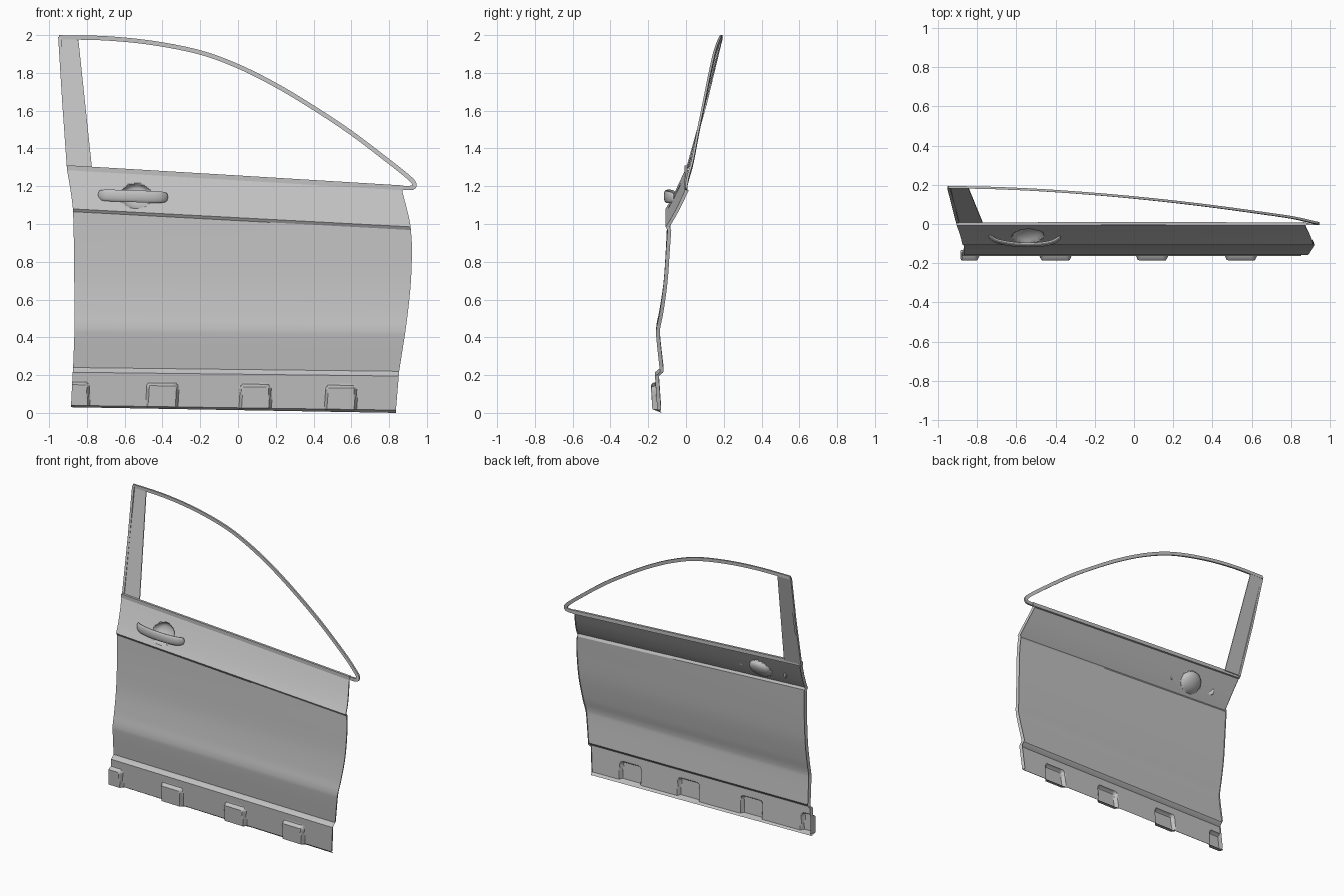
import bpy, bmesh, math
from mathutils import Vector

cube = bpy.data.objects.get("Cube")
if cube:
    bpy.data.objects.remove(cube, do_unlink=True)

GREY = (0.53, 0.53, 0.53, 1)
paint = bpy.data.materials.new("grey_paint")
paint.use_nodes = True
paint.diffuse_color = GREY
paint.node_tree.nodes["Principled BSDF"].inputs["Base Color"].default_value = GREY


def finish(bm, name, angle=35):
    mesh = bpy.data.meshes.new(name)
    bm.to_mesh(mesh)
    bm.free()
    mesh.materials.append(paint)
    ob = bpy.data.objects.new(name, mesh)
    bpy.context.collection.objects.link(ob)
    bpy.ops.object.select_all(action='DESELECT')
    ob.select_set(True)
    bpy.context.view_layer.objects.active = ob
    bpy.ops.object.shade_smooth_by_angle(angle=math.radians(angle))
    return ob


def spline(keys, steps):
    """Smooth interpolation through tuples of any length."""
    out = []
    for i in range(len(keys) - 1):
        a, b = keys[max(i - 1, 0)], keys[i]
        c, d = keys[i + 1], keys[min(i + 2, len(keys) - 1)]
        for s in range(steps):
            t = s / steps
            out.append(tuple(
                q + 0.5 * t * (r - p + t * (2 * p - 5 * q + 4 * r - e + t * (3 * (q - r) + e - p)))
                for p, q, r, e in zip(a, b, c, d)))
    return out + [tuple(keys[-1])]


def sheet(name, rows, columns, offset=None, lip=0.02):
    """Skin between left and right edges; row = (z left, z right, y, x left, x right)."""
    bm = bmesh.new()
    grid = []
    for zl, zr, y, xl, xr in rows:
        line = [bm.verts.new((xl + 0.008, y + lip, zl))]
        for i in range(columns + 1):
            u = i / columns
            x, z = xl + (xr - xl) * u, zl + (zr - zl) * u
            dy = offset(x, z) if offset else 0
            line.append(bm.verts.new((x, y + dy, z)))
        line.append(bm.verts.new((xr - 0.008, y + lip, zr)))
        grid.append(line)
    for a, b in zip(grid, grid[1:]):
        for i in range(len(a) - 1):
            bm.faces.new((a[i], b[i], b[i + 1], a[i + 1]))
    return finish(bm, name)


def sweep(name, path, height, depth, sides=4, taper=None):
    """Bar along a path; height lies in the door plane, depth across it."""
    bm = bmesh.new()
    pts = [Vector(p) for p in path]
    rings = []
    for i, p in enumerate(pts):
        t = (pts[min(i + 1, len(pts) - 1)] - pts[max(i - 1, 0)]).normalized()
        side = t.cross(Vector((0, 1, 0))).normalized()
        out = t.cross(side).normalized()
        k = taper(i / (len(pts) - 1)) if taper else 1
        ring = []
        for s in range(sides):
            a = 2 * math.pi * (s + 0.5) / sides
            f = math.sqrt(2) if sides == 4 else 1
            ring.append(bm.verts.new(p + side * height * k * f * math.cos(a)
                                     + out * depth * k * f * math.sin(a)))
        rings.append(ring)
    for a, b in zip(rings, rings[1:]):
        for s in range(sides):
            n = (s + 1) % sides
            bm.faces.new((a[s], a[n], b[n], b[s]))
    bm.faces.new(rings[0])
    bm.faces.new(rings[-1])
    bmesh.ops.recalc_face_normals(bm, faces=bm.faces)
    return finish(bm, name)


# Hollow behind the door handle
def handle_dish(x, z):
    r2 = ((x + 0.54) / 0.078) ** 2 + ((z - 1.147) / 0.064) ** 2
    return 0.045 * math.sqrt(1 - r2) if r2 < 1 else 0


# Raised pockets along the sill
def sill_pockets(x, z):
    best = 0
    base = 0.02 - 0.012 * x
    for cx in (-0.87, -0.40, 0.092, 0.545):
        dx = max(abs(x - cx) - 0.055, 0)
        dz = max(z - base - 0.105, 0)
        d = (0.085 - 0.055 - math.hypot(dx, dz)) / 0.014
        d = min(max(d, 0), 1)
        best = max(best, d * d * (3 - 2 * d))
    return -0.026 * best


# Door skin: upper panel, crease, main panel
upper = [(1.285, 1.18, -0.005, -0.905, 0.868), (1.20, 1.095, -0.045, -0.89, 0.89),
         (1.13, 1.03, -0.08, -0.88, 0.906), (1.08, 0.985, -0.108, -0.874, 0.914)]
main = [(1.065, 0.968, -0.098, -0.873, 0.915), (0.9, 0.87, -0.105, -0.869, 0.921),
        (0.7, 0.69, -0.118, -0.867, 0.915), (0.55, 0.53, -0.14, -0.866, 0.899),
        (0.46, 0.445, -0.157, -0.866, 0.888), (0.40, 0.385, -0.156, -0.867, 0.879),
        (0.24, 0.22, -0.138, -0.873, 0.853)]
sheet("upper_panel", spline(upper, 12), 200, handle_dish)
sheet("crease_line", [upper[-1], main[0]], 24)
sheet("main_panel", spline(main, 6), 24)

# Sill strip with a ledge above and a folded lower edge
sill_top = (0.215, 0.195, -0.164, -0.875, 0.851)
sill_low = (0.04, 0.015, -0.152, -0.884, 0.836)
sill = [tuple(a + (b - a) * i / 24 for a, b in zip(sill_top, sill_low)) for i in range(25)]
sheet("sill_ledge", [main[-1], (0.233, 0.213, -0.142, -0.873, 0.852), sill_top], 24)
sheet("sill_strip", sill, 240, sill_pockets)
sheet("sill_fold", [sill_low, (0.03, 0.0, -0.135, -0.884, 0.836)], 240,
      lambda x, z: sill_pockets(x, z) if z > 0.027 - 0.0145 * x else 0, lip=0.005)

# Belt moulding under the window opening
sweep("belt_moulding", [(-0.905, 0.0, 1.298), (0.0, 0.002, 1.244), (0.875, 0.0, 1.191)], 0.013, 0.008)

# Roof side frame curving down to the front corner
rail = [(-0.947, 0.188, 1.988), (-0.7, 0.183, 1.983), (-0.45, 0.171, 1.958), (-0.2, 0.153, 1.908),
        (0.0, 0.135, 1.835), (0.2, 0.114, 1.735), (0.4, 0.09, 1.615), (0.6, 0.063, 1.482),
        (0.8, 0.034, 1.33), (0.9, 0.012, 1.25), (0.932, 0.004, 1.215), (0.925, 0.0, 1.193),
        (0.87, 0.0, 1.191)]
sweep("window_rail", spline(rail, 6), 0.0115, 0.006)

# Rear pillar plate with its outer edge strip
post = [(-0.944, 0.188, 1.988), (-0.923, 0.107, 1.65), (-0.898, 0.008, 1.295)]
sweep("pillar_edge", post, 0.008, 0.007)
bm = bmesh.new()
corners = [(-0.94, 0.188, 1.98), (-0.845, 0.184, 1.975), (-0.773, 0.008, 1.295), (-0.896, 0.008, 1.3)]
face = bm.faces.new([bm.verts.new(c) for c in reversed(corners)])
back = bmesh.ops.extrude_face_region(bm, geom=[face])
bmesh.ops.translate(bm, vec=(0, 0.006, 0), verts=[v for v in back["geom"] if isinstance(v, bmesh.types.BMVert)])
bmesh.ops.recalc_face_normals(bm, faces=bm.faces)
finish(bm, "pillar_plate")

# Door handle grip, ends reaching through the skin
grip = [(-0.738, -0.058, 1.153), (-0.70, -0.086, 1.152), (-0.62, -0.102, 1.149), (-0.55, -0.106, 1.147),
        (-0.47, -0.103, 1.144), (-0.41, -0.09, 1.142), (-0.374, -0.064, 1.141)]
sweep("handle_grip", spline(grip, 6), 0.032, 0.012, 16,
      lambda t: 0.35 + 0.65 * max(0, 1 - abs(2 * t - 1) ** 5) ** 0.5)
